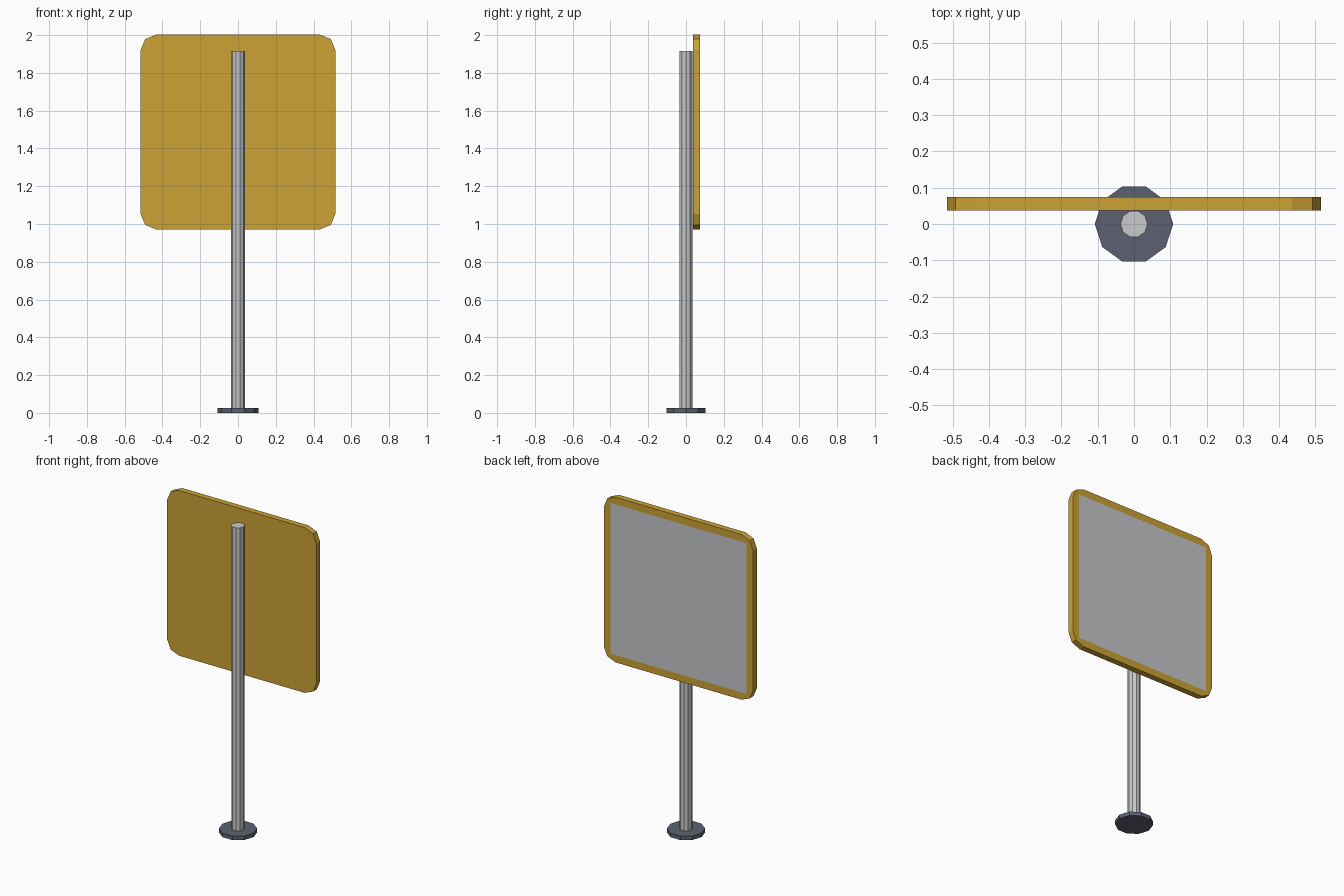
import bpy
import bmesh
from math import cos, sin, pi
from mathutils import Vector

cube = bpy.data.objects.get("Cube")
if cube:
    bpy.data.objects.remove(cube, do_unlink=True)


def make_material(name, rgb):
    mat = bpy.data.materials.new(name)
    mat.use_nodes = True
    color = (*rgb, 1.0)
    mat.diffuse_color = color
    mat.node_tree.nodes["Principled BSDF"].inputs["Base Color"].default_value = color
    return mat


yellow = make_material("sign yellow", (0.60, 0.36, 0.035))
face_grey = make_material("sign face grey", (0.56, 0.57, 0.58))
steel = make_material("pole steel", (0.58, 0.59, 0.58))
slate = make_material("base slate", (0.105, 0.12, 0.16))


def cylinder(name, radius, bottom, top, mat, sides=10):
    """Flat-sided upright cylinder with a corner on the x axis."""
    bm = bmesh.new()
    ring = [bm.verts.new((radius * cos(2 * pi * i / sides),
                          radius * sin(2 * pi * i / sides), bottom))
            for i in range(sides)]
    extrude(bm, bm.faces.new(ring), Vector((0, 0, top - bottom)))
    return finish(name, bm, [mat])


def extrude(bm, face, offset):
    made = bmesh.ops.extrude_face_region(bm, geom=[face], use_keep_orig=True)
    moved = [v for v in made["geom"] if isinstance(v, bmesh.types.BMVert)]
    bmesh.ops.translate(bm, verts=moved, vec=offset)
    bmesh.ops.recalc_face_normals(bm, faces=bm.faces)


def finish(name, bm, mats):
    mesh = bpy.data.meshes.new(name)
    bm.to_mesh(mesh)
    bm.free()
    for mat in mats:
        mesh.materials.append(mat)
    obj = bpy.data.objects.new(name, mesh)
    bpy.context.collection.objects.link(obj)
    return obj


# Foot and pole
cylinder("base_plate", 0.108, 0, 0.025, slate)
cylinder("pole", 0.0375, 0.02, 1.915, steel)

# Sign panel: square with rounded corners, two segments per corner
half, radius, center_z = 0.515, 0.08, 1.487
y_front, y_back = 0.037, 0.074
bm = bmesh.new()
outline = []
for quarter in range(4):
    mid = pi / 4 + quarter * pi / 2
    cx = (half - radius) * (1 if cos(mid) > 0 else -1)
    cz = (half - radius) * (1 if sin(mid) > 0 else -1)
    for step in (-1, 0, 1):
        a = mid + step * pi / 4
        outline.append(bm.verts.new((cx + radius * cos(a), y_front,
                                     center_z + cz + radius * sin(a))))
extrude(bm, bm.faces.new(outline), Vector((0, y_back - y_front, 0)))

# Cut the square display area into the back face and colour it
inner = 0.47
for axis in (Vector((1, 0, 0)), Vector((0, 0, 1))):
    for side in (-1, 1):
        back = [f for f in bm.faces if f.normal.y > 0.9]
        edges = {e for f in back for e in f.edges}
        verts = {v for f in back for v in f.verts}
        bmesh.ops.bisect_plane(
            bm, geom=back + list(edges) + list(verts),
            plane_co=Vector((0, 0, center_z)) + axis * side * inner,
            plane_no=axis)
        bm.normal_update()
for f in bm.faces:
    c = f.calc_center_median()
    inside = abs(c.x) < inner and abs(c.z - center_z) < inner
    f.material_index = 1 if f.normal.y > 0.9 and inside else 0
finish("sign_panel", bm, [yellow, face_grey])
